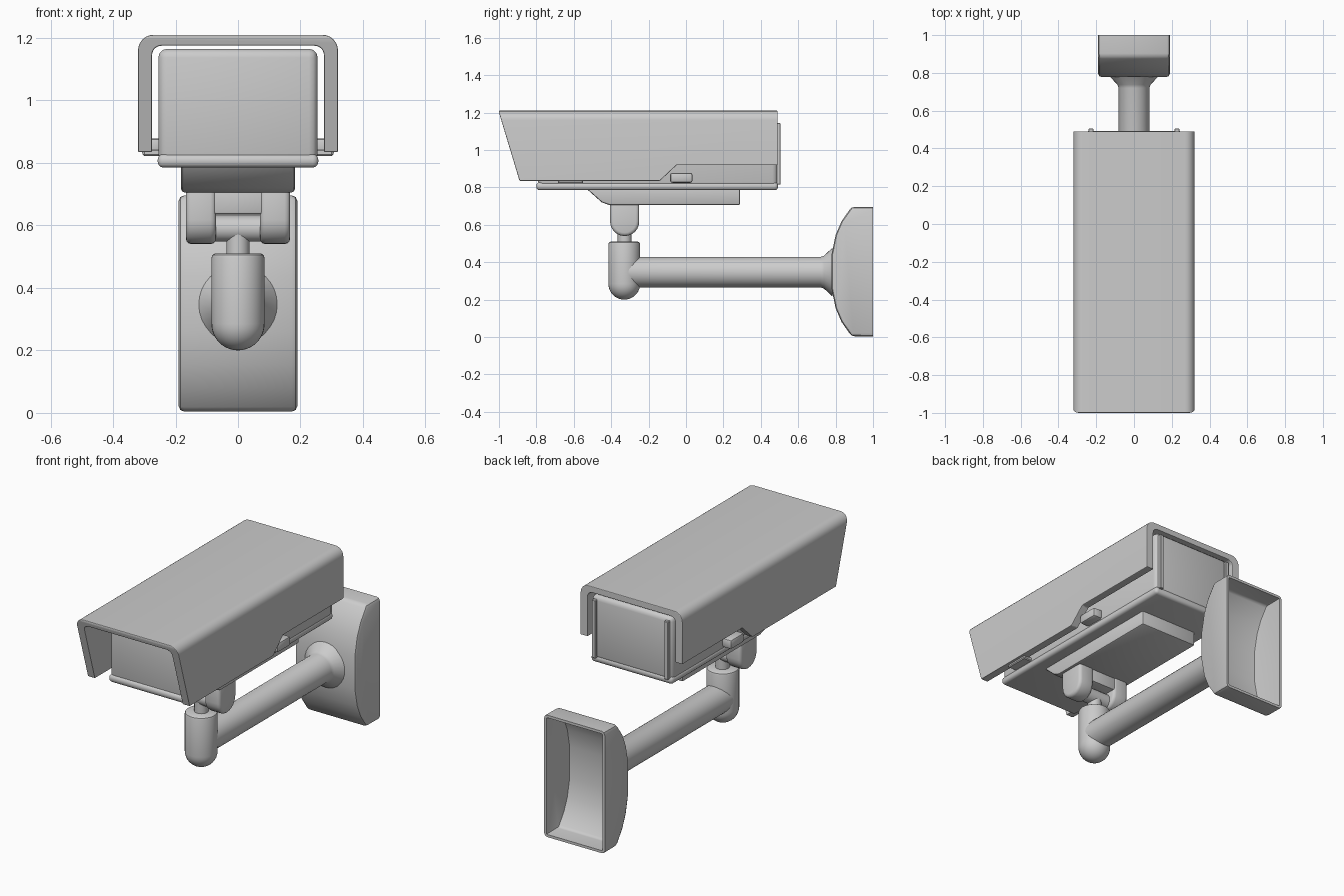
import bpy, bmesh
from math import sin, cos, pi, radians
from mathutils import Vector

cube = bpy.data.objects.get("Cube")
if cube:
    bpy.data.objects.remove(cube, do_unlink=True)

grey = bpy.data.materials.new("light grey")
grey.use_nodes = True
grey.diffuse_color = (0.6, 0.6, 0.6, 1)
grey.node_tree.nodes["Principled BSDF"].inputs["Base Color"].default_value = (0.6, 0.6, 0.6, 1)


def make(name, bm):
    bmesh.ops.recalc_face_normals(bm, faces=bm.faces)
    mesh = bpy.data.meshes.new(name)
    bm.to_mesh(mesh)
    bm.free()
    mesh.materials.append(grey)
    ob = bpy.data.objects.new(name, mesh)
    bpy.context.collection.objects.link(ob)
    return ob


def finish(ob, bevel=0, segments=3, shell=0):
    """Bevel, optionally hollow, bake and smooth a part."""
    if bevel:
        m = ob.modifiers.new("bevel", 'BEVEL')
        m.width, m.segments = bevel, segments
        m.limit_method, m.angle_limit = 'ANGLE', radians(35)
    if shell:
        m = ob.modifiers.new("shell", 'SOLIDIFY')
        m.thickness, m.offset = shell, -1
    bpy.ops.object.select_all(action='DESELECT')
    ob.select_set(True)
    bpy.context.view_layer.objects.active = ob
    bpy.ops.object.convert(target='MESH')
    bpy.ops.object.shade_smooth_by_angle(angle=radians(35))
    return ob


def prism(name, pts, a, b, axis='X'):
    """Extrude a closed (y, z) or (x, z) outline from a to b."""
    bm = bmesh.new()
    place = (lambda p, t: (t, p[0], p[1])) if axis == 'X' else (lambda p, t: (p[0], t, p[1]))
    ends = [[bm.verts.new(place(p, t)) for p in pts] for t in (a, b)]
    bm.faces.new(ends[0])
    bm.faces.new(ends[1][::-1])
    for i in range(len(pts)):
        j = (i + 1) % len(pts)
        bm.faces.new((ends[0][i], ends[1][i], ends[1][j], ends[0][j]))
    return make(name, bm)


def box(name, x, y, z, bevel=0.0, segments=3):
    outline = [(y[0], z[0]), (y[1], z[0]), (y[1], z[1]), (y[0], z[1])]
    return finish(prism(name, outline, *x), bevel, segments)


def lathe(name, pts, centre, axis, sides=32):
    """Revolve (radius, distance) pairs about an axis through centre."""
    bm = bmesh.new()
    turn = Vector((0, 0, 1)).rotation_difference(Vector(axis))
    rings = []
    for r, t in pts:
        ring = [Vector((r * cos(2 * pi * k / sides), r * sin(2 * pi * k / sides), t)) for k in range(sides)]
        rings.append([bm.verts.new(turn @ v + Vector(centre)) for v in ring])
    for low, high in zip(rings, rings[1:]):
        for k in range(sides):
            n = (k + 1) % sides
            bm.faces.new((low[k], low[n], high[n], high[k]))
    bm.faces.new(rings[0])
    bm.faces.new(rings[-1])
    return finish(make(name, bm))


def arc(cx, cz, r, start, stop, n=6):
    return [(cx + r * cos(radians(start + (stop - start) * i / n)),
             cz + r * sin(radians(start + (stop - start) * i / n))) for i in range(n + 1)]


# Weather shield: bent sheet channel trimmed to its side outline
channel = ([(0.32, 0.8)] + arc(0.27, 1.16, 0.05, 0, 90) + arc(-0.27, 1.16, 0.05, 90, 180)
           + [(-0.32, 0.8), (-0.275, 0.8)] + arc(-0.245, 1.145, 0.03, 180, 90)
           + arc(0.245, 1.145, 0.03, 90, 0) + [(0.275, 0.8)])
shield = prism("weather_shield", channel, -1.1, 0.6, 'Y')
outline = [(-1, 1.22), (-1, 1.2), (-0.89, 0.835), (-0.14, 0.835), (-0.05, 0.92), (0.49, 0.92), (0.49, 1.22)]
trim = prism("shield_trim", outline, -0.5, 0.5)
trim.hide_render = True
cut = shield.modifiers.new("trim", 'BOOLEAN')
cut.operation, cut.object, cut.solver = 'INTERSECT', trim, 'EXACT'
finish(shield)
bpy.data.objects.remove(trim, do_unlink=True)
finish(shield, 0.012, 2)

# Camera housing
box("housing", (-0.255, 0.255), (-0.79, 0.49), (0.8, 1.165), 0.028)
box("housing_tray", (-0.257, 0.257), (-0.8, 0.492), (0.785, 0.828), 0.018)
for side, s in (("right", -1), ("left", 1)):
    def span(a, b):
        return sorted((s * a, s * b))
    box(side + "_rear_strip", span(0.215, 0.24), (0.48, 0.505), (0.815, 1.145), 0.003, 1)
    box(side + "_latch", span(0.24, 0.308), (-0.085, 0.035), (0.825, 0.878), 0.012, 2)
    box(side + "_front_clip", span(0.24, 0.305), (-0.685, -0.55), (0.822, 0.845), 0.005, 1)

    # Clevis lug with rounded lower end
    lug = [(-0.25, 0.73)] + arc(-0.328, 0.618, 0.078, 0, -180, 12) + [(-0.406, 0.73)]
    finish(prism(side + "_clevis_lug", lug, *span(0.07, 0.167)), 0.018)

# Mounting foot and the bridge between the lugs
foot = [(-0.54, 0.8), (-0.45, 0.72), (-0.41, 0.706), (0.29, 0.706), (0.29, 0.8)]
finish(prism("mounting_foot", foot, -0.182, 0.182), 0.01, 2)
box("clevis_bridge", (-0.1, 0.1), (-0.4, -0.255), (0.635, 0.73), 0.008, 2)

# Tilt joint
lathe("tilt_barrel", [(0.042, -0.08), (0.042, 0.08)], (0, -0.328, 0.59), (1, 0, 0))
lathe("swivel_pin", [(0.037, 0.48), (0.037, 0.59)], (0, -0.328, 0), (0, 0, 1))

# Elbow with a domed bottom, and the wall arm with a flared end
dome = [(0.002, 0.2)] + arc(0, 0.285, 0.085, -80, 0, 8)
lathe("elbow", dome + [(0.085, 0.497), (0.082, 0.505), (0.074, 0.51)], (0, -0.33, 0), (0, 0, 1))
lathe("arm", [(0.082, -0.33), (0.082, 0.72), (0.088, 0.738), (0.125, 0.777), (0.128, 0.782)],
      (0, 0, 0.347), (0, 1, 0))

# Hollow wall base, open at the back
half = [(1, 0.346), (0.885, 0.346), (0.832, 0.27), (0.8, 0.196), (0.778, 0.09)]
profile = [(y, 0.35 + h) for y, h in half] + [(y, 0.35 - h) for y, h in reversed(half)]
base = prism("wall_base", profile, -0.19, 0.19)
bm = bmesh.new()
bm.from_mesh(base.data)
back = [f for f in bm.faces if f.normal.y > 0.99]
bmesh.ops.delete(bm, geom=back, context='FACES_ONLY')
bm.to_mesh(base.data)
bm.free()
finish(base, 0.018, 2, 0.015)
